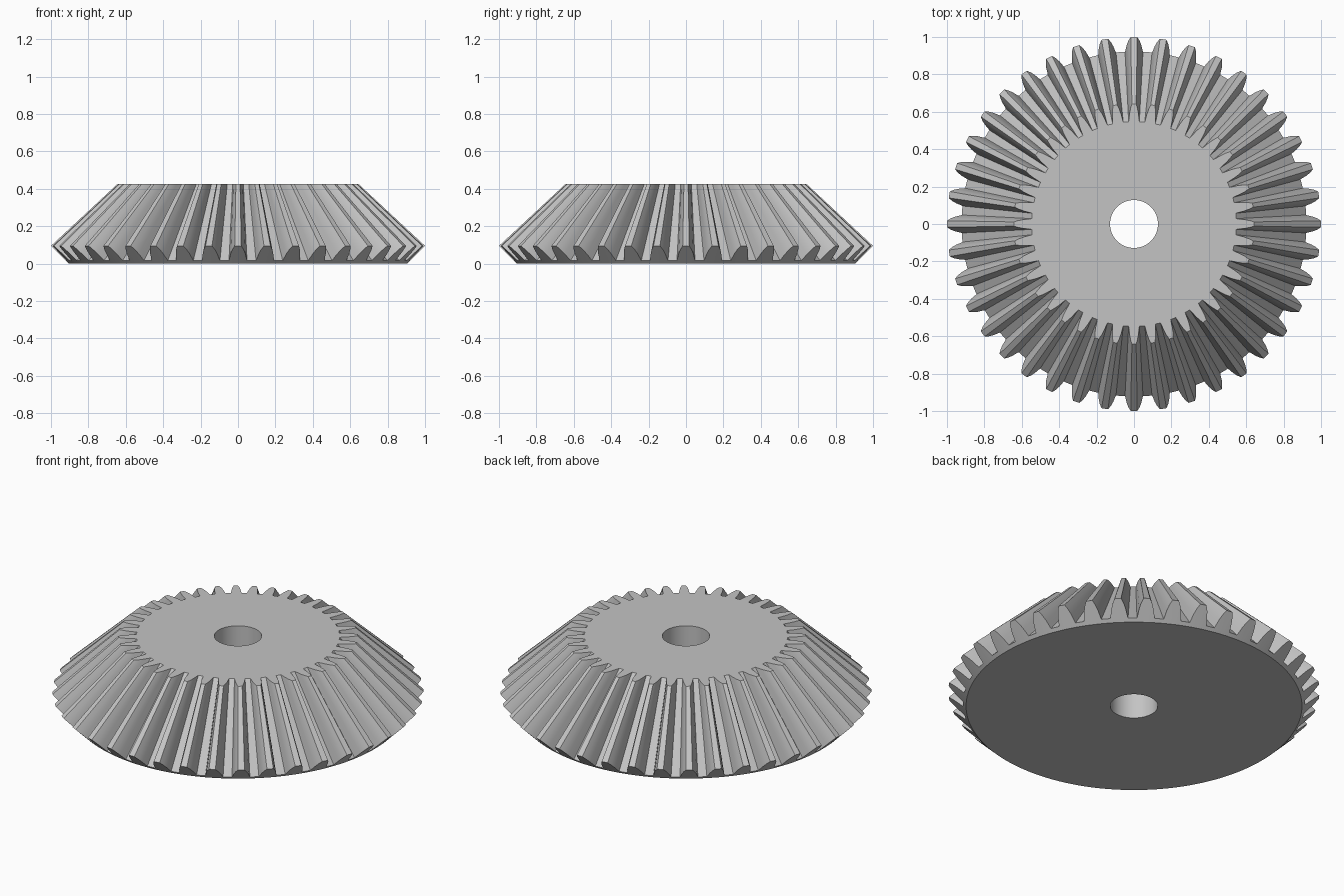
import bpy
import bmesh
from math import radians, cos, sin

cube = bpy.data.objects.get("Cube")
if cube:
    bpy.data.objects.remove(cube, do_unlink=True)

TEETH = 40
APEX_Z = 1.025      # all tooth lines converge here
TOP_Z = 0.427
RIM_R = 0.905
BORE_R = 0.128
ROOT = (0.922, 0.017)
TIP = (1.0, 0.095)

# One tooth: (angle from tooth centre in degrees, height from root to tip)
half = [(1.0, 1.0), (1.75, 0.75), (2.35, 0.45), (2.75, 0.15), (3.0, 0.0)]
tooth = [(-a, h) for a, h in reversed(half)] + half + [(4.5, 0.0)]

steel = bpy.data.materials.new("steel grey")
steel.use_nodes = True
colour = (0.55, 0.55, 0.55, 1)
steel.diffuse_color = colour
steel.node_tree.nodes["Principled BSDF"].inputs["Base Color"].default_value = colour

bm = bmesh.new()


def point(angle, r, z):
    return bm.verts.new((r * cos(angle), r * sin(angle), z))


# Closed loop of rings: bore, base rim, large tooth end, small tooth end, bore
rings = [[] for _ in range(5)]
for i in range(TEETH):
    for offset, h in tooth:
        a = radians(i * 360 / TEETH + offset)
        r = ROOT[0] + (TIP[0] - ROOT[0]) * h
        z = ROOT[1] + (TIP[1] - ROOT[1]) * h
        shrink = (APEX_Z - TOP_Z) / (APEX_Z - z)
        section = [(BORE_R, 0), (RIM_R, 0), (r, z), (r * shrink, TOP_Z), (BORE_R, TOP_Z)]
        for ring, (pr, pz) in zip(rings, section):
            ring.append(point(a, pr, pz))

# Skin neighbouring rings, the last one back to the first
for lower, upper in zip(rings, rings[1:] + rings[:1]):
    for i in range(len(lower)):
        j = (i + 1) % len(lower)
        bm.faces.new((lower[i], lower[j], upper[j], upper[i]))
bmesh.ops.recalc_face_normals(bm, faces=bm.faces)

mesh = bpy.data.meshes.new("bevel_gear")
bm.to_mesh(mesh)
bm.free()
mesh.materials.append(steel)
gear = bpy.data.objects.new("bevel_gear", mesh)
bpy.context.collection.objects.link(gear)

# Smooth flanks and bore, crisp edges elsewhere
bpy.ops.object.select_all(action="DESELECT")
gear.select_set(True)
bpy.context.view_layer.objects.active = gear
bpy.ops.object.shade_smooth_by_angle(angle=radians(25))
